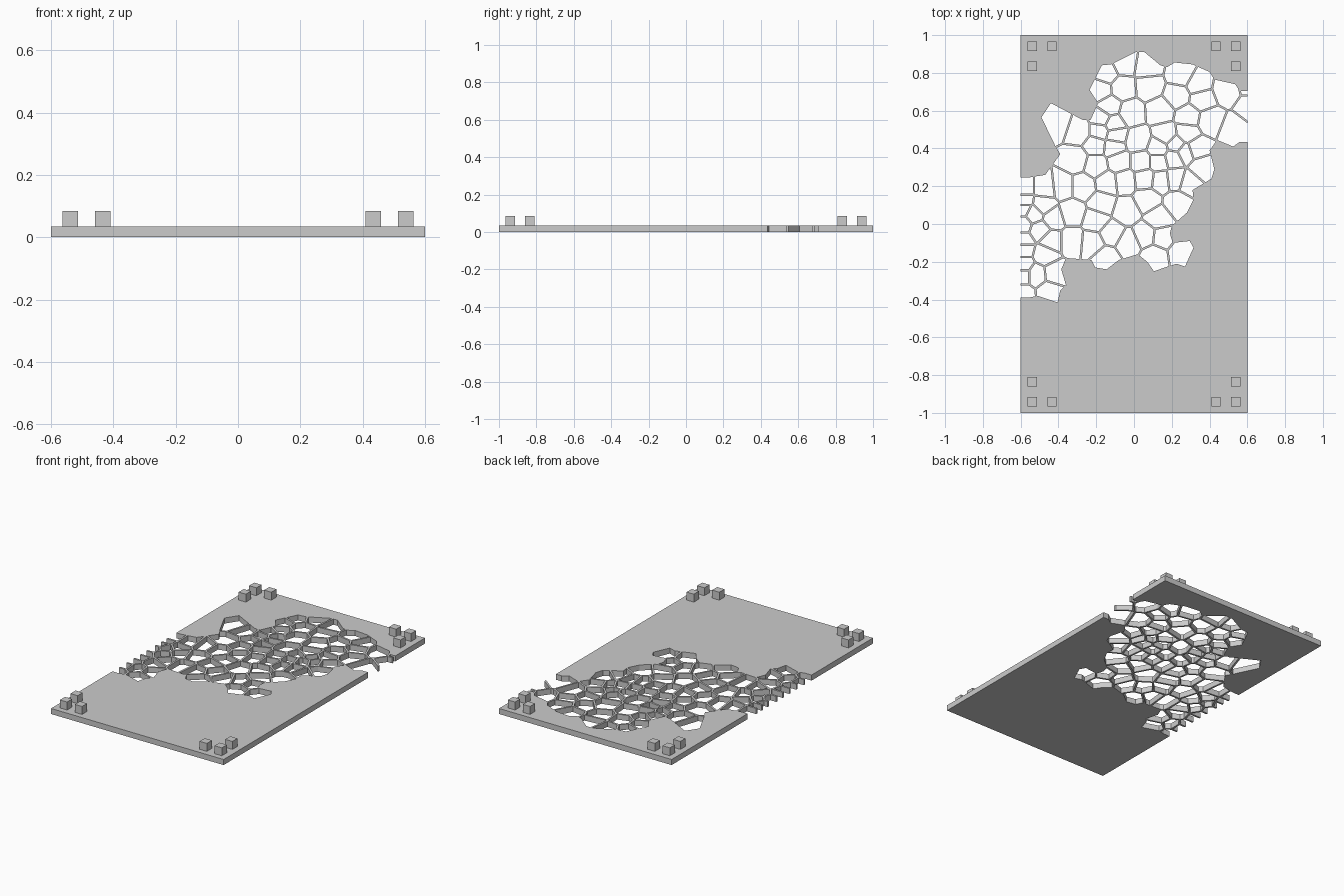
import bpy
import bmesh
from mathutils import Vector

PLATE_HALF = Vector((0.6, 1.0))
THICKNESS = 0.035
PEG_SIZE = 0.05
RIB_HALF_WIDTH = 0.006

default_cube = bpy.data.objects.get("Cube")
if default_cube:
    bpy.data.objects.remove(default_cube, do_unlink=True)

grey = bpy.data.materials.new("plain grey")
grey.use_nodes = True
grey.diffuse_color = (0.6, 0.6, 0.6, 1)
grey.node_tree.nodes["Principled BSDF"].inputs["Base Color"].default_value = grey.diffuse_color


def prism_object(name, outlines, bottom, top):
    """Make one object from flat outlines extruded upwards."""
    bm = bmesh.new()
    for outline in outlines:
        base = bm.faces.new([bm.verts.new((p[0], p[1], bottom)) for p in outline])
        extruded = bmesh.ops.extrude_face_region(bm, geom=[base], use_keep_orig=True)
        moved = [v for v in extruded["geom"] if isinstance(v, bmesh.types.BMVert)]
        bmesh.ops.translate(bm, verts=moved, vec=(0, 0, top - bottom))
    bmesh.ops.recalc_face_normals(bm, faces=bm.faces)
    mesh = bpy.data.meshes.new(name)
    bm.to_mesh(mesh)
    bm.free()
    mesh.materials.append(grey)
    obj = bpy.data.objects.new(name, mesh)
    bpy.context.collection.objects.link(obj)
    return obj


def rectangle(x, y, half_x, half_y):
    return [(x - half_x, y - half_y), (x + half_x, y - half_y),
            (x + half_x, y + half_y), (x - half_x, y + half_y)]


def apply_boolean(target, helper, operation):
    """Apply a boolean and remove the helper object."""
    helper.hide_render = True
    modifier = target.modifiers.new(operation.lower(), "BOOLEAN")
    modifier.operation = operation
    modifier.solver = "EXACT"
    modifier.object = helper
    bpy.context.view_layer.objects.active = target
    bpy.ops.object.modifier_apply(modifier=modifier.name)
    bpy.data.objects.remove(helper, do_unlink=True)


def keep_behind(polygon, point, normal):
    """Trim a convex polygon to the side of a line facing away from normal."""
    result = []
    for i, b in enumerate(polygon):
        a = polygon[i - 1]
        da, db = (a - point).dot(normal), (b - point).dot(normal)
        if da * db < 0:
            result.append(a.lerp(b, da / (da - db)))
        if db <= 0:
            result.append(b)
    return result


def cell_around(seed, seeds):
    """Region nearest to the seed, shrunk to leave ribs between neighbours."""
    cell = [Vector(p) for p in rectangle(seed.x, seed.y, 0.4, 0.4)]
    for other in seeds:
        if other is not seed and cell:
            normal = (other - seed).normalized()
            middle = (seed + other) / 2 - normal * RIB_HALF_WIDTH
            cell = keep_behind(cell, middle, normal)
    return cell


# Border of the perforated area, running past both long edges of the plate
border = [
    (.01, .91), (.055, .91), (.14, .84), (.175, .83), (.215, .855), (.31, .845),
    (.4, .805), (.425, .765), (.535, .74), (.56, .705), (.65, .705), (.65, .435),
    (.56, .435), (.525, .41), (.44, .445), (.4, .39), (.425, .29), (.41, .24),
    (.31, .18), (.315, .13), (.28, .06), (.2, -.01), (.19, -.05), (.205, -.1),
    (.295, -.09), (.315, -.125), (.27, -.225), (.225, -.21), (.105, -.25),
    (.07, -.2), (.02, -.16), (-.08, -.19), (-.145, -.24), (-.205, -.23),
    (-.225, -.19), (-.36, -.18), (-.385, -.24), (-.36, -.325), (-.39, -.35),
    (-.405, -.415), (-.51, -.38), (-.56, -.39), (-.65, -.39), (-.65, .245),
    (-.565, .245), (-.47, .26), (-.39, .37), (-.415, .41), (-.49, .565),
    (-.44, .64), (-.27, .55), (-.23, .55), (-.19, .64), (-.235, .71),
    (-.17, .84), (-.12, .845)]

# Centres of the openings
centres = [
    (-.05, .85), (.07, .83), (-.15, .8), (.25, .79), (-.18, .71), (-.06, .72),
    (.08, .73), (.34, .74), (.49, .71), (.23, .68), (-.13, .62), (-.02, .59),
    (.14, .6), (.29, .57), (.36, .66), (.4, .55), (.53, .5), (-.41, .53),
    (-.29, .49), (-.31, .34), (-.17, .56), (-.18, .49), (-.11, .53), (-.1, .47),
    (.02, .44), (-.11, .41), (-.2, .42), (.17, .47), (.22, .42), (.13, .4),
    (.28, .48), (.33, .4), (-.08, .33), (-.2, .31), (.04, .33), (.13, .33),
    (.21, .35), (.27, .38), (.36, .3), (-.27, .2), (-.38, .2), (-.14, .22),
    (-.05, .23), (.06, .24), (.14, .23), (.22, .24), (.29, .22), (-.47, .19),
    (-.33, .06), (-.17, .11), (-.04, .07), (.07, .13), (.23, .11), (.13, .03),
    (-.2, .02), (-.43, .03), (-.12, -.05), (-.22, -.1), (-.33, -.09),
    (-.03, -.1), (.06, -.06), (.15, -.07), (.11, -.17), (.25, -.15),
    (-.15, -.18), (-.53, .05), (-.48, .1), (-.5, -.03), (-.44, -.09),
    (-.47, -.16), (-.42, -.26), (-.45, -.36), (-.52, -.27)]
centres += [(-.59, y) for y in (.19, .12, .08, 0, -.09, -.13, -.22, -.27, -.37)]
centres += [(.62, y) for y in (.62, .74)]
seeds = [Vector(p) for p in centres]

# Plate with the cells cut through it
cells = [cell_around(seed, seeds) for seed in seeds]
openings = prism_object("openings", [c for c in cells if len(c) > 2], -0.05, 0.1)
border_helper = prism_object("opening_border", [border], -0.1, 0.15)
apply_boolean(openings, border_helper, "INTERSECT")
plate = prism_object("perforated_plate", [rectangle(0, 0, *PLATE_HALF)], 0, THICKNESS)
apply_boolean(plate, openings, "DIFFERENCE")

# Three square pegs at each corner
for side_x, side_name in ((-1, "right"), (1, "left")):
    for side_y, end_name in ((-1, "front"), (1, "back")):
        pegs = [rectangle(side_x * x, side_y * y, PEG_SIZE / 2, PEG_SIZE / 2)
                for x, y in ((.538, .94), (.434, .94), (.538, .835))]
        prism_object(f"{end_name}_{side_name}_pegs", pegs, THICKNESS, THICKNESS + PEG_SIZE)
